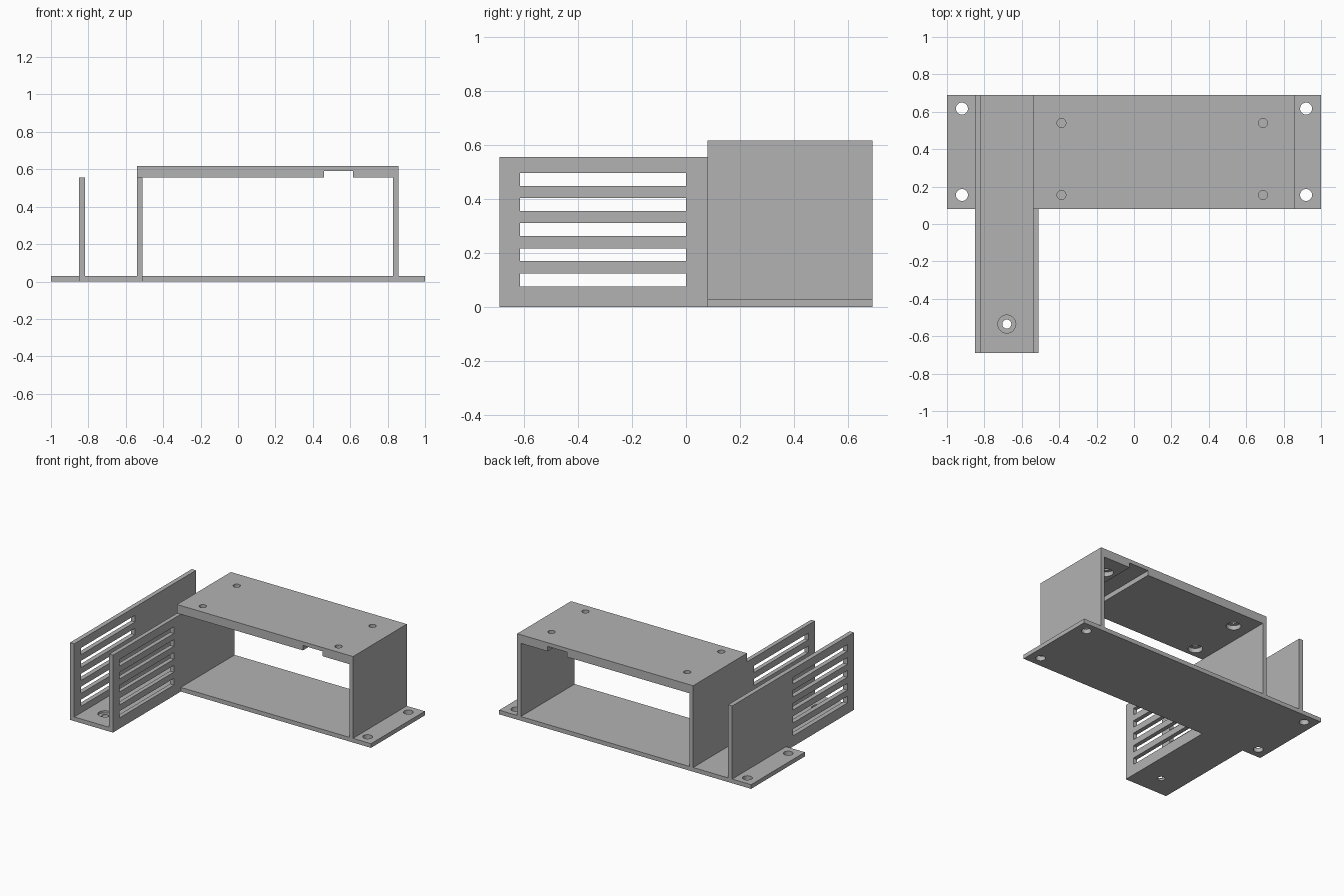
import bpy
import bmesh
from mathutils import Vector

default = bpy.data.objects.get("Cube")
if default:
    bpy.data.objects.remove(default, do_unlink=True)

GREY = (0.45, 0.45, 0.45, 1)
grey = bpy.data.materials.new("plain grey")
grey.use_nodes = True
grey.diffuse_color = GREY
grey.node_tree.nodes["Principled BSDF"].inputs["Base Color"].default_value = GREY

# Shared dimensions
FLOOR, WALL_TOP, ROOF_TOP = 0.03, 0.555, 0.617
FRONT, STEP, BACK = -0.69, 0.08, 0.69
OUTER, INNER, RIGHT = (-0.85, -0.817), (-0.54, -0.51), (0.828, 0.857)


def add_object(name, bm):
    bmesh.ops.recalc_face_normals(bm, faces=bm.faces)
    mesh = bpy.data.meshes.new(name)
    bm.to_mesh(mesh)
    bm.free()
    mesh.materials.append(grey)
    obj = bpy.data.objects.new(name, mesh)
    bpy.context.collection.objects.link(obj)
    return obj


def prism(name, outline, start, travel):
    """Extrude an outline of 3D points along a vector."""
    bm = bmesh.new()
    face = bm.faces.new([bm.verts.new(Vector(p) + Vector(start)) for p in outline])
    grown = bmesh.ops.extrude_face_region(bm, geom=[face])["geom"]
    verts = [v for v in grown if isinstance(v, bmesh.types.BMVert)]
    bmesh.ops.translate(bm, verts=verts, vec=Vector(travel))
    return add_object(name, bm)


def box(name, xs, ys, zs):
    outline = [(x, y, zs[0]) for x, y in
               ((xs[0], ys[0]), (xs[1], ys[0]), (xs[1], ys[1]), (xs[0], ys[1]))]
    return prism(name, outline, (0, 0, 0), (0, 0, zs[1] - zs[0]))


def cylinder(x, y, radius, z0, z1):
    bm = bmesh.new()
    bmesh.ops.create_cone(bm, cap_ends=True, segments=40, radius1=radius,
                          radius2=radius, depth=z1 - z0)
    bmesh.ops.translate(bm, verts=bm.verts, vec=(x, y, (z0 + z1) / 2))
    return add_object("hole_cutter", bm)


def cut(obj, cutters):
    """Subtract the cutters, bake the result and remove the cutters."""
    for cutter in cutters:
        cutter.hide_render = True
        mod = obj.modifiers.new("cut", "BOOLEAN")
        mod.operation = "DIFFERENCE"
        mod.solver = "EXACT"
        mod.object = cutter
    bpy.context.view_layer.update()
    graph = bpy.context.evaluated_depsgraph_get()
    baked = bpy.data.meshes.new_from_object(obj.evaluated_get(graph))
    obj.modifiers.clear()
    obj.data = baked
    for cutter in cutters:
        bpy.data.objects.remove(cutter, do_unlink=True)


# L-shaped floor plate with mounting holes and a counterbored hole in the arm
floor_outline = [(-1, STEP, 0), (OUTER[0], STEP, 0), (OUTER[0], FRONT, 0),
                 (INNER[1], FRONT, 0), (INNER[1], STEP, 0), (1, STEP, 0),
                 (1, BACK, 0), (-1, BACK, 0)]
floor_plate = prism("floor_plate", floor_outline, (0, 0, 0), (0, 0, FLOOR))
holes = [cylinder(x, y, 0.032, -0.1, 0.1) for x in (-0.92, 0.92) for y in (0.155, 0.617)]
holes += [cylinder(-0.68, -0.535, 0.024, -0.1, 0.1),
          cylinder(-0.68, -0.535, 0.048, 0.015, 0.1)]
cut(floor_plate, holes)

# Two long side walls with ventilation slots
parts = [floor_plate]
for name, xs in (("outer_vent_wall", OUTER), ("inner_vent_wall", INNER)):
    wall = box(name, xs, (FRONT, BACK), (FLOOR, WALL_TOP))
    slots = []
    for i in range(5):
        z = 0.077 + i * 0.0927
        slots.append(box("slot_cutter", (xs[0] - 0.1, xs[1] + 0.1),
                         (-0.615, 0), (z, z + 0.048)))
    cut(wall, slots)
    parts.append(wall)

# Short wall at the far end of the housing
parts.append(box("end_wall", RIGHT, (STEP, BACK), (FLOOR, WALL_TOP)))

# Roof with a channel underneath and screw holes counterbored from below
roof_outline = [(INNER[0], 0, WALL_TOP), (0.46, 0, WALL_TOP), (0.46, 0, 0.59),
                (0.615, 0, 0.59), (0.615, 0, WALL_TOP), (RIGHT[1], 0, WALL_TOP),
                (RIGHT[1], 0, ROOF_TOP), (INNER[0], 0, ROOF_TOP)]
roof = prism("roof", roof_outline, (0, STEP, 0), (0, BACK - STEP, 0))
screws = []
for x in (-0.388, 0.69):
    for y in (0.155, 0.54):
        screws += [cylinder(x, y, 0.024, 0.5, 0.7), cylinder(x, y, 0.048, 0.5, 0.587)]
cut(roof, screws)
parts.append(roof)

# Smooth hole walls, keep the plate edges sharp
bpy.ops.object.select_all(action="DESELECT")
for part in parts:
    part.select_set(True)
bpy.context.view_layer.objects.active = floor_plate
bpy.ops.object.shade_smooth_by_angle()
